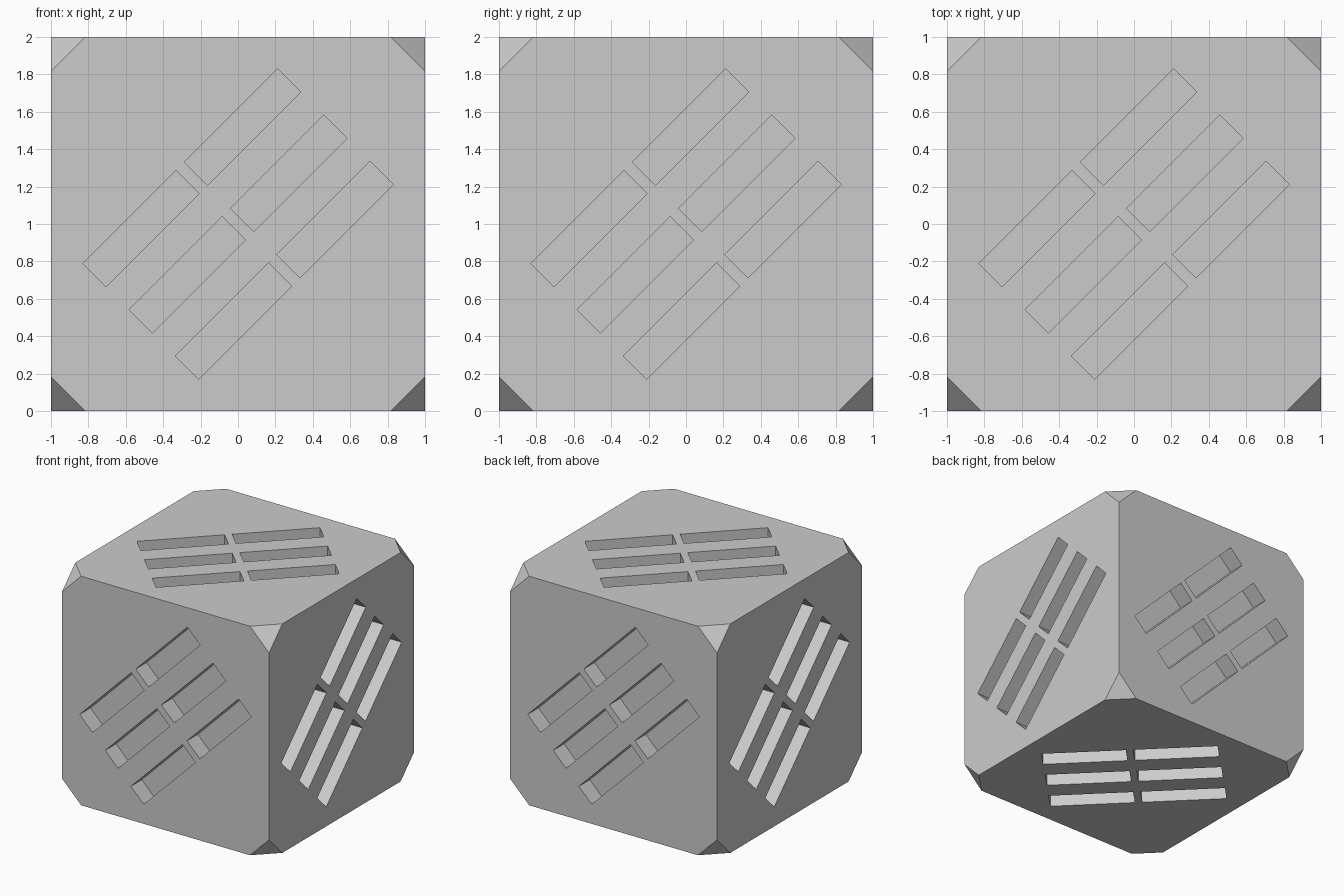
import bpy
import bmesh
from math import pi
from mathutils import Matrix, Vector

old = bpy.data.objects.get("Cube")
if old:
    bpy.data.objects.remove(old, do_unlink=True)

CORNER = 0.184      # length cut off each edge at the corners
DEPTH = 0.15        # depth of the slots
SLOT_LENGTH, SLOT_WIDTH = 0.705, 0.175
ALONG, ACROSS = 0.383, 0.35   # slot spacing

grey = bpy.data.materials.new("plain grey")
grey.use_nodes = True
colour = (0.6, 0.6, 0.6, 1)
grey.diffuse_color = colour
grey.node_tree.nodes["Principled BSDF"].inputs["Base Color"].default_value = colour


def make_object(name, bm):
    mesh = bpy.data.meshes.new(name)
    bm.to_mesh(mesh)
    bm.free()
    mesh.materials.append(grey)
    obj = bpy.data.objects.new(name, mesh)
    bpy.context.collection.objects.link(obj)
    return obj


# Cube body with its eight corners cut off
bm = bmesh.new()
bmesh.ops.create_cube(bm, size=2, matrix=Matrix.Translation((0, 0, 1)))
bmesh.ops.bevel(bm, geom=bm.verts[:], offset=CORNER, offset_type='OFFSET',
                segments=1, affect='VERTICES')
bmesh.ops.recalc_face_normals(bm, faces=bm.faces[:])
body = make_object("slotted_block", bm)

# Six diagonal slots on each of the six sides
side_turns = [Matrix.Rotation(i * pi / 2, 4, 'Z') for i in range(4)]
side_turns += [Matrix.Rotation(a, 4, 'X') for a in (-pi / 2, pi / 2)]
diagonal = Matrix.Rotation(-pi / 4, 4, 'Y')
size = Matrix.Diagonal(Vector((SLOT_LENGTH, 2 * DEPTH, SLOT_WIDTH, 1)))

bm = bmesh.new()
for turn in side_turns:
    for s in (-ALONG, ALONG):
        for t in (-ACROSS, 0, ACROSS):
            place = Matrix.Translation((s, -1, t))
            bmesh.ops.create_cube(
                bm, size=1,
                matrix=Matrix.Translation((0, 0, 1)) @ turn @ diagonal @ place @ size)
cutter = make_object("slot_cutter", bm)
cutter.hide_render = True

cut = body.modifiers.new("slots", 'BOOLEAN')
cut.operation = 'DIFFERENCE'
cut.solver = 'EXACT'
cut.object = cutter

# Apply the cut and drop the helper
bpy.context.view_layer.update()
depsgraph = bpy.context.evaluated_depsgraph_get()
result = bpy.data.meshes.new_from_object(body.evaluated_get(depsgraph))
body.modifiers.clear()
body.data = result
result.name = "slotted_block"
bpy.data.objects.remove(cutter, do_unlink=True)
